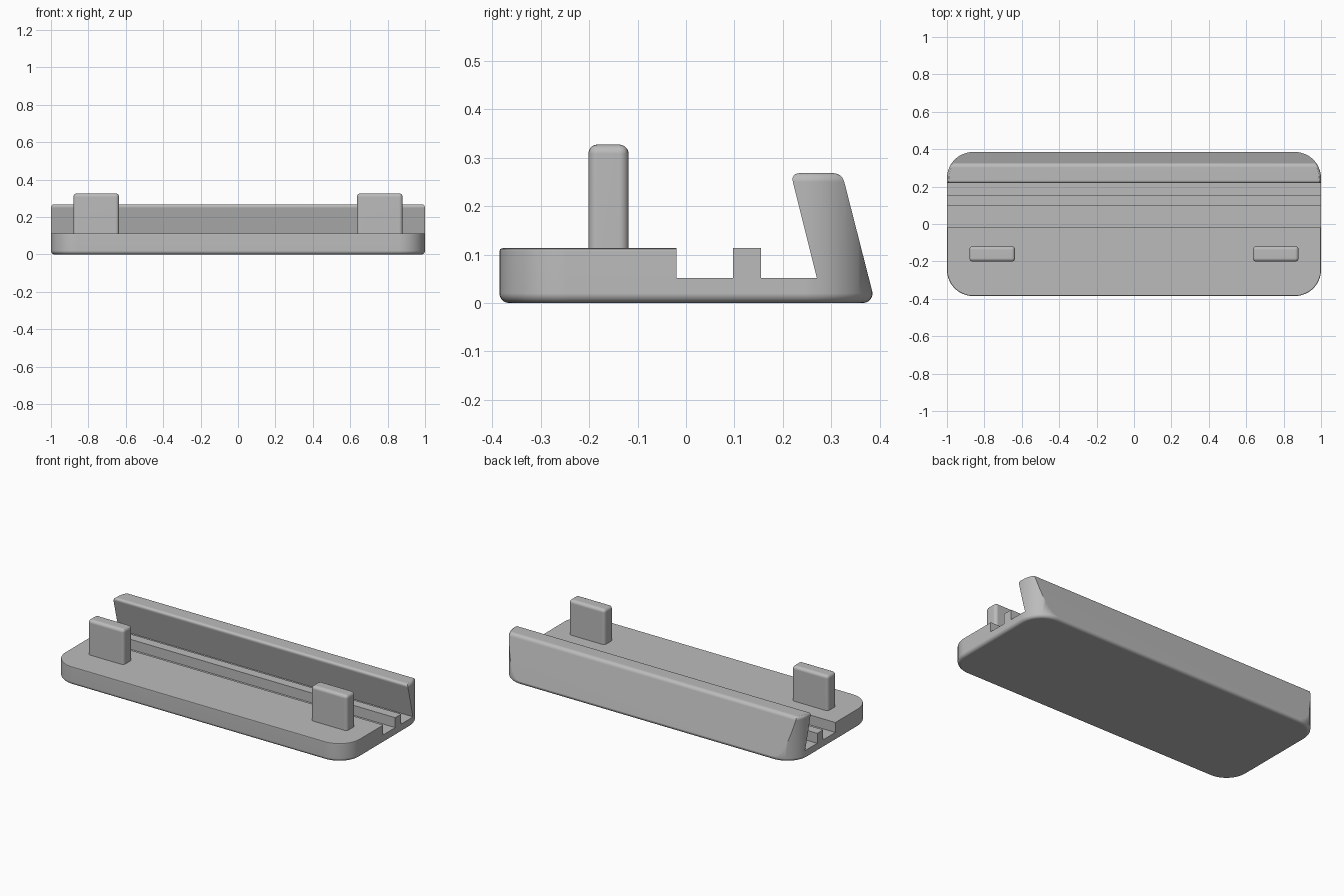
import bpy, bmesh, math
from mathutils import Vector

if "Cube" in bpy.data.objects:
    bpy.data.objects.remove(bpy.data.objects["Cube"], do_unlink=True)

GREY = (0.5, 0.5, 0.5, 1.0)
grey = bpy.data.materials.new("plain grey")
grey.use_nodes = True
grey.diffuse_color = GREY
grey.node_tree.nodes["Principled BSDF"].inputs["Base Color"].default_value = GREY

HALF_X, HALF_Y, CORNER = 1.0, 0.385, 0.14
DECK_Z, FLOOR_Z, WALL_Z, ROUND = 0.113, 0.052, 0.268, 0.02


def add_object(name, bm):
    bmesh.ops.recalc_face_normals(bm, faces=bm.faces)
    mesh = bpy.data.meshes.new(name)
    bm.to_mesh(mesh)
    bm.free()
    mesh.materials.append(grey)
    obj = bpy.data.objects.new(name, mesh)
    bpy.context.collection.objects.link(obj)
    return obj


def activate(obj):
    bpy.ops.object.select_all(action='DESELECT')
    obj.select_set(True)
    bpy.context.view_layer.objects.active = obj


def smooth(obj):
    activate(obj)
    bpy.ops.object.shade_smooth_by_angle(angle=math.radians(32))
    mod = obj.modifiers.new("even shading", 'WEIGHTED_NORMAL')
    mod.keep_sharp = True


def loft(rings):
    """Skin a stack of closed rings and cap both ends."""
    bm = bmesh.new()
    loops = [[bm.verts.new(p) for p in ring] for ring in rings]
    n = len(loops[0])
    for low, high in zip(loops, loops[1:]):
        for i in range(n):
            j = (i + 1) % n
            bm.faces.new((low[i], low[j], high[j], high[i]))
    bm.faces.new(loops[0][::-1])
    bm.faces.new(loops[-1])
    return bm


def plan_ring(inset, z, steps=12):
    """Rounded rectangle outline at height z."""
    pts = []
    for q, (sx, sy) in enumerate([(1, 1), (-1, 1), (-1, -1), (1, -1)]):
        for k in range(steps + 1):
            a = (q + k / steps) * math.pi / 2
            pts.append((sx * (HALF_X - CORNER) + (CORNER - inset) * math.cos(a),
                        sy * (HALF_Y - CORNER) + (CORNER - inset) * math.sin(a), z))
    return pts


def rounded_corner(before, corner, after, r=ROUND, steps=6):
    before, corner, after = Vector(before), Vector(corner), Vector(after)
    a = corner + (before - corner).normalized() * r
    b = corner + (after - corner).normalized() * r
    ts = [k / steps for k in range(steps + 1)]
    return [tuple(a * (1 - t) ** 2 + corner * 2 * t * (1 - t) + b * t * t) for t in ts]


# Side profile: deck, two channels with a ridge between, leaning back wall
foot_in, top_in = (0.27, FLOOR_Z), (0.216, WALL_Z)
top_out, foot_out = (0.322, WALL_Z), (0.416, -0.1)
profile = [(-0.5, -0.1), (-0.5, DECK_Z), (-0.02, DECK_Z), (-0.02, FLOOR_Z),
           (0.097, FLOOR_Z), (0.097, DECK_Z), (0.155, DECK_Z), (0.155, FLOOR_Z), foot_in]
profile += rounded_corner(foot_in, top_in, top_out)
profile += rounded_corner(top_in, top_out, foot_out)
profile.append(foot_out)
base = add_object("base_with_back_wall",
                  loft([[(x, y, z) for y, z in profile] for x in (-1.2, 1.2)]))

# Rounded plan shape trims the profile and rounds the lower and end edges
turns = [k * math.pi / 12 for k in range(7)]
bottom = [(ROUND * (1 - math.sin(a)), ROUND * (1 - math.cos(a))) for a in turns]
top = [(inset, WALL_Z + 0.002 - z) for inset, z in reversed(bottom)]
trimmer = add_object("plan_trimmer", loft([plan_ring(i, z) for i, z in bottom + top]))
trimmer.hide_render = True

activate(base)
cut = base.modifiers.new("trim", 'BOOLEAN')
cut.operation, cut.solver, cut.object = 'INTERSECT', 'EXACT', trimmer
bpy.ops.object.modifier_apply(modifier=cut.name)
bpy.data.objects.remove(trimmer, do_unlink=True)

# Soft rim around the front deck
bm = bmesh.new()
bm.from_mesh(base.data)
rim = [e for e in bm.edges
       if all(abs(v.co.z - DECK_Z) < 1e-4 for v in e.verts)
       and sum(v.co.y for v in e.verts) / 2 < -0.021]
bmesh.ops.bevel(bm, geom=rim, offset=0.006, segments=2, profile=0.5, affect='EDGES')
bm.to_mesh(base.data)
bm.free()
smooth(base)

# Two rounded upright posts, sunk into the deck
for side, sign in (("left", 1), ("right", -1)):
    bm = bmesh.new()
    bmesh.ops.create_cube(bm, size=1)
    bmesh.ops.scale(bm, vec=(0.245, 0.083, 0.247), verts=bm.verts)
    bmesh.ops.translate(bm, vec=(sign * 0.758, -0.16, 0.2035), verts=bm.verts)
    bmesh.ops.bevel(bm, geom=bm.edges[:], offset=0.019, segments=5, profile=0.5, affect='EDGES')
    smooth(add_object(side + "_post", bm))
